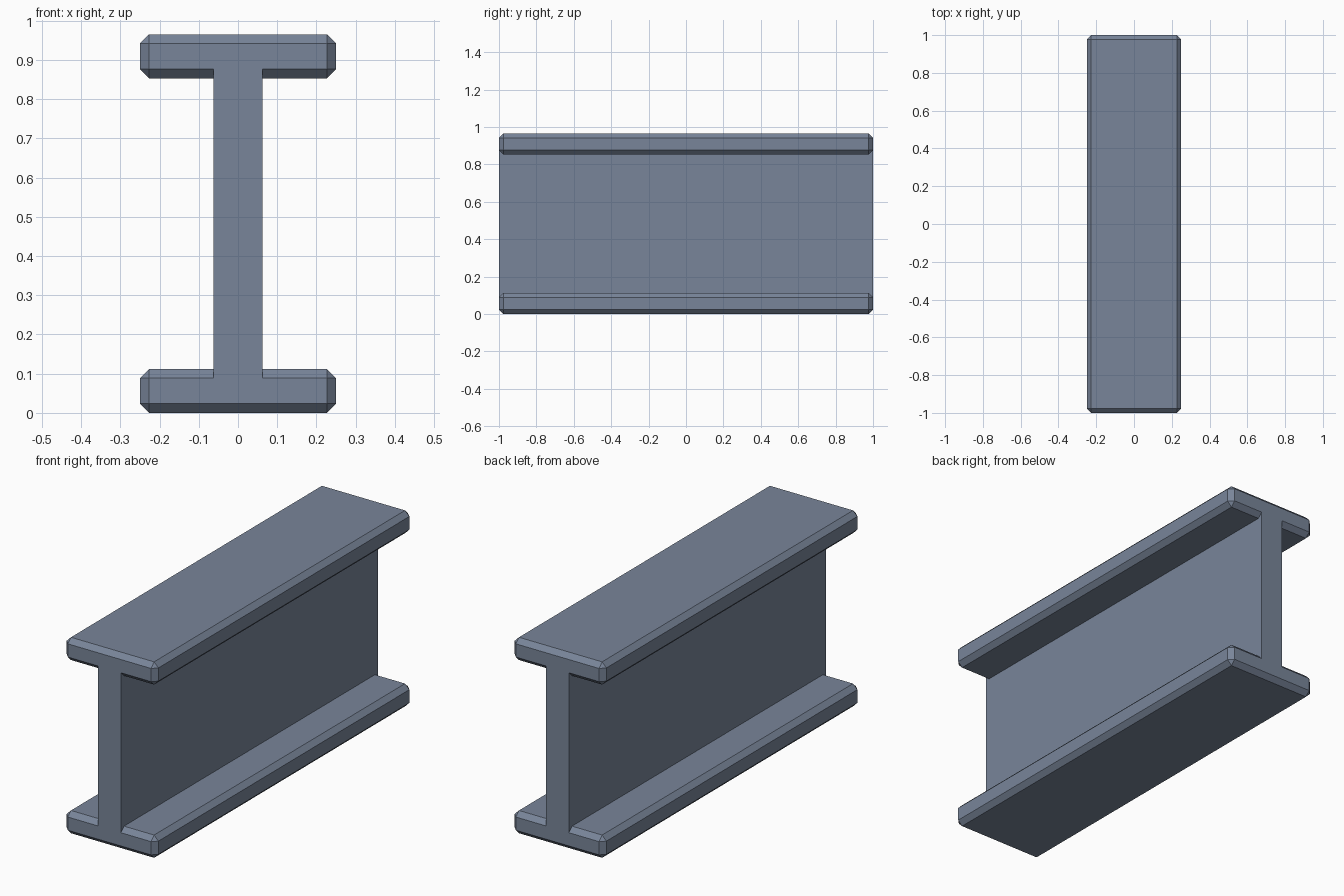
import bpy

# Remove the default object
cube = bpy.data.objects.get("Cube")
if cube:
    bpy.data.objects.remove(cube, do_unlink=True)

LENGTH, WIDTH, HEIGHT = 2.0, 0.5, 0.965
FLANGE, WEB, CHAMFER = 0.112, 0.125, 0.0235

# Blue-grey steel
steel = bpy.data.materials.new("blue_grey_steel")
steel.use_nodes = True
colour = (0.19, 0.235, 0.32, 1)
steel.diffuse_color = colour
steel.node_tree.nodes["Principled BSDF"].inputs["Base Color"].default_value = colour


def box(name, width, bottom, top, chamfer=0):
    """Full-length box between two heights, optionally chamfered."""
    bpy.ops.mesh.primitive_cube_add(size=1, location=(0, 0, (bottom + top) / 2))
    ob = bpy.context.object
    ob.name = name
    ob.scale = (width, LENGTH, top - bottom)
    bpy.ops.object.transform_apply(location=False, rotation=False, scale=True)
    ob.data.materials.append(steel)
    if chamfer:
        bevel = ob.modifiers.new("chamfer", "BEVEL")
        bevel.width = chamfer
        bevel.segments = 1
        bevel.limit_method = "NONE"
    return ob


# Chamfered flanges
box("bottom_flange", WIDTH, 0, FLANGE, CHAMFER)
box("top_flange", WIDTH, HEIGHT - FLANGE, HEIGHT, CHAMFER)

# Upright web, ending where the flange end faces begin
box("web", WEB, FLANGE - CHAMFER, HEIGHT - FLANGE + CHAMFER)
